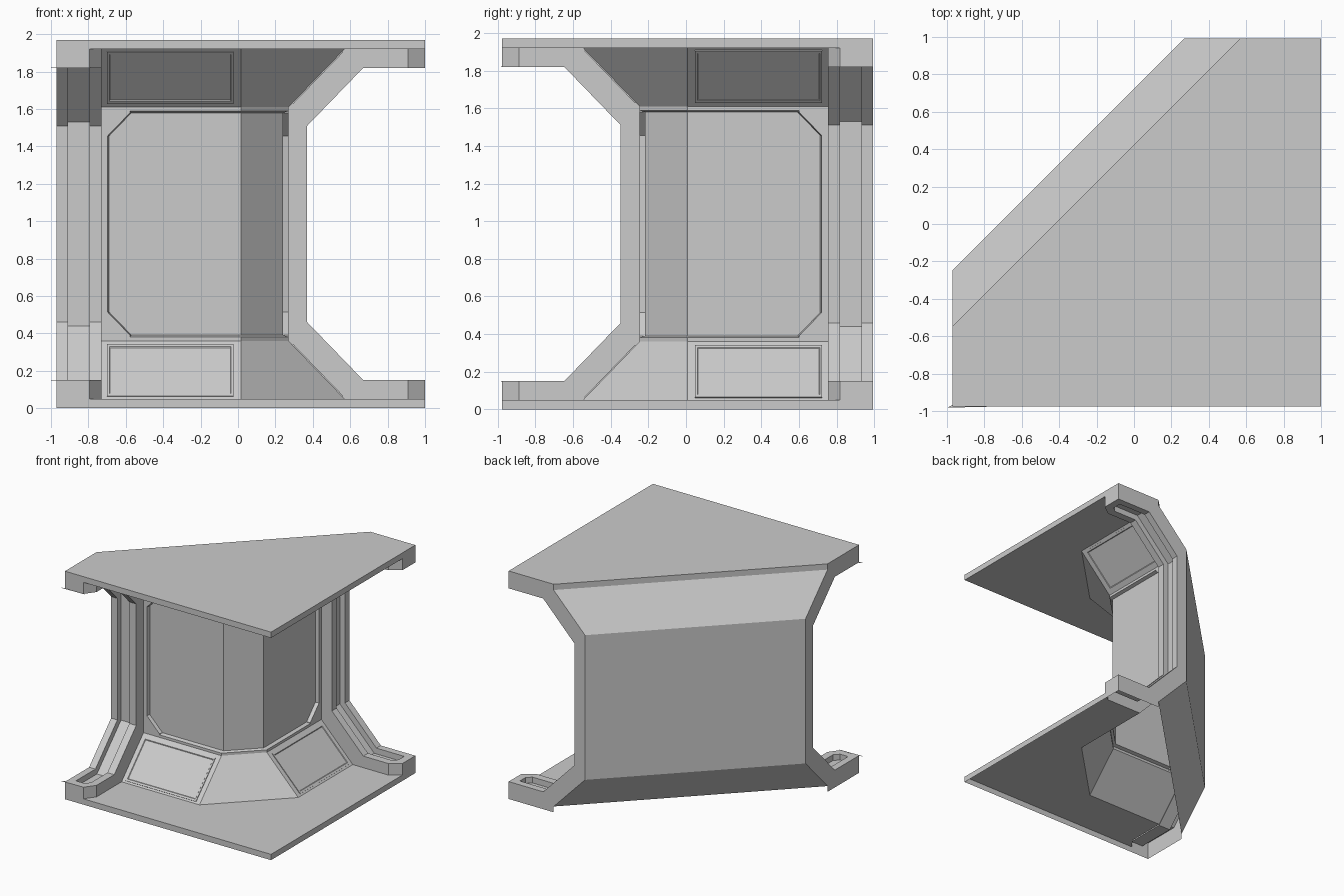
import bpy, bmesh

if "Cube" in bpy.data.objects:
    bpy.data.objects.remove(bpy.data.objects["Cube"])

H = 1.97          # total height
E = 0.985         # half width of the square plan
OX, OY = 0.015, 0.008


def loft(name, loops, mirror=False, skip=(), caps=(True, True)):
    """Skin equal-length point loops, leaving out the sides in skip; mirror swaps across the corner diagonal."""
    bm = bmesh.new()
    rows = []
    for loop in loops:
        pts = [(-y, -x, z) if mirror else (x, y, z) for x, y, z in loop]
        rows.append([bm.verts.new((x + OX, y + OY, z)) for x, y, z in pts])
    n = len(rows[0])
    for a, b in zip(rows, rows[1:]):
        for i in range(n):
            j = (i + 1) % n
            if i not in skip:
                bm.faces.new((a[i], a[j], b[j], b[i]))
    for cap, row in zip(caps, (rows[0], rows[-1])):
        if cap:
            bm.faces.new(row)
    bmesh.ops.recalc_face_normals(bm, faces=bm.faces)
    me = bpy.data.meshes.new(name)
    bm.to_mesh(me)
    bm.free()
    ob = bpy.data.objects.new(name, me)
    bpy.context.collection.objects.link(ob)
    return ob


def prism(name, plan, z0, z1, **kw):
    return loft(name, [[(x, y, z) for x, y in plan] for z in (z0, z1)], **kw)


# Hollow shell: floor rim, roof, and the floor and ceiling sheets inside the walls
slab = [(-E, -E), (E, -E), (E, E), (0.555, E), (-E, -0.555)]
sheet = [(-0.81, -E), (E, -E), (E, 0.81), (0.895, 0.745), (0.555, 0.745),
         (0.555, 0), (0, -0.555), (-0.745, -0.555), (-0.745, -0.895)]
prism("floor_rim", slab, 0, 0.05, skip=(3,), caps=(False, False))
prism("roof", slab, 1.92, H, caps=(False, True))
prism("floor", sheet, 0.049, 0.05, skip=range(9), caps=(False, True))
prism("ceiling", sheet, 1.92, 1.921, skip=range(9), caps=(True, False))

# Corner wall: (height, inner offset, back offset), mirrored top to bottom
half = [(0.05, 0.555, 0.555), (0.36, 0.255, 0.255),
        (0.382, 0.255, 0.255), (0.391, 0.225, 0.255)]
levels = half + [(H - z, a, b) for z, a, b in reversed(half)]
loft("corner_wall", [[(-E, -b, z), (-0.745, -a, z), (0, -a, z), (a, 0, z),
                      (a, 0.745, z), (b, E, z)] for z, a, b in levels],
     skip=(0, 4), caps=(False, False))


def rib_profile(y, end, d=0.0):
    """C-shaped rib section at depth y; d sinks the inner surface."""
    k = d * 0.414
    inner = [(end, 0.15 - d), (0.655 - k, 0.15 - d), (0.355 - d, 0.46 - k)]
    outer = [(0.255, 0.36), (0.555, 0.05), (end, 0.05)]
    pts = inner + [(x, H - z) for x, z in reversed(inner)]
    pts += [(x, H - z) for x, z in reversed(outer)] + outer
    return [(x, y, z) for x, z in pts]


def slope_point(x, z, h, top):
    """Point on the sloped skirting, raised by h along its normal."""
    y = -(0.555 - (z - 0.05) * 0.3 / 0.31) - h * 0.7
    z = z + h * 0.7
    return (x, y, H - z if top else z)


for m, side in ((False, "right"), (True, "left")):
    # Rib with a sunken channel between two raised bands, open at the back
    loft(side + "_rib", [rib_profile(0.745, 0.895), rib_profile(0.81, E),
                         rib_profile(0.81, E, 0.05), rib_profile(0.925, E, 0.05),
                         rib_profile(0.925, E), rib_profile(E, E)],
         mirror=m, skip=(6, 7, 8, 9, 10))
    # Blocks closing the channel ends
    block = [(E, 0.81), (E, 0.925), (0.92, 0.925), (0.92, 0.85), (0.88, 0.81)]
    prism(side + "_lower_channel_end", block, 0.1, 0.15, mirror=m)
    prism(side + "_upper_channel_end", block, 1.82, 1.87, mirror=m)

for m, side in ((False, "left"), (True, "right")):
    # Chamfered frame beside the wall recess
    frame = [(-0.745, 0.37), (-0.585, 0.37), (-0.585, 0.391), (-0.705, 0.515)]
    frame += [(x, H - z) for x, z in reversed(frame)]
    loft(side + "_recess_frame", [[(x - dx, y, z) for x, z in frame]
                                  for y, dx in ((-0.225, 0), (-0.2555, 0.008))],
         mirror=m, skip=(0, 6, 7), caps=(False, True))
    # Framed panels on the slopes
    for top in (False, True):
        loops = []
        for i, h in ((0, 0), (0, 0.006), (0.012, 0.006), (0.016, 0.001)):
            x0, x1, z0, z1 = -0.715 + i, -0.04 - i, 0.062 + i, 0.338 - i
            loops.append([slope_point(x, z, h, top) for x, z in
                          ((x0, z0), (x1, z0), (x1, z1), (x0, z1))])
        loft(side + ("_upper" if top else "_lower") + "_slope_panel", loops,
             mirror=m, caps=(False, True))

# Thin slivers at the outer corner of the left rib
for z, part in ((0.15, "lower"), (1.82, "upper")):
    prism(part + "_edge_tab", [(-1.015, -0.99), (-0.8, -E), (-E, -0.975)],
          z - 0.001, z + 0.001)
